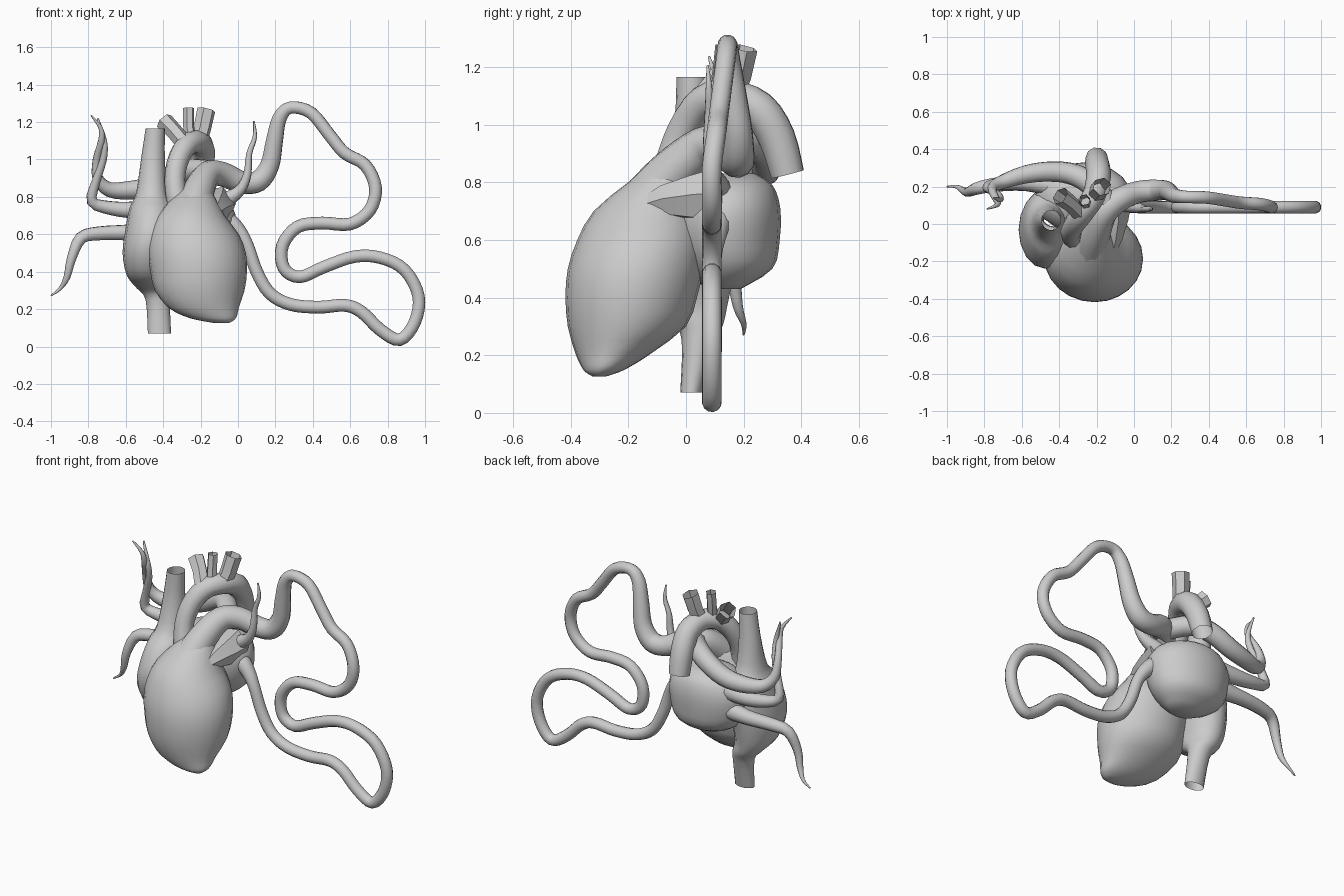
import bpy, math
from mathutils import Vector


def spline(rows, sub):
    """Catmull-Rom resampling of rows of numbers."""
    p = [rows[0]] + list(rows) + [rows[-1]]
    out = []
    for i in range(1, len(p) - 2):
        for s in range(sub):
            t = s / sub
            out.append([0.5 * (2 * b + (c - a) * t + (2 * a - 5 * b + 4 * c - d) * t * t
                               + (3 * b - a - 3 * c + d) * t ** 3)
                        for a, b, c, d in zip(p[i - 1], p[i], p[i + 1], p[i + 2])])
    out.append(list(rows[-1]))
    return out


def skin(name, rings, caps):
    """Join equal-sized rings of points into a surface."""
    n = len(rings[0])
    verts = [v for r in rings for v in r]
    faces = [(i * n + j, i * n + (j + 1) % n, (i + 1) * n + (j + 1) % n, (i + 1) * n + j)
             for i in range(len(rings) - 1) for j in range(n)]
    if caps:
        faces += [tuple(reversed(range(n))), tuple(range(len(verts) - n, len(verts)))]
    me = bpy.data.meshes.new(name)
    me.from_pydata(verts, [], faces)
    me.shade_smooth()
    me.set_sharp_from_angle(angle=math.radians(52))
    ob = bpy.data.objects.new(name, me)
    bpy.context.collection.objects.link(ob)
    return ob


def stack(name, rows, sides=20, sub=3, caps=True):
    """Organ from level slices: z, centre x, centre y, radius x, radius y."""
    rings = []
    for z, cx, cy, rx, ry in spline(rows, sub):
        rings.append([(cx + rx * math.cos(2 * math.pi * k / sides),
                       cy + ry * math.sin(2 * math.pi * k / sides), z) for k in range(sides)])
    return skin(name, rings, caps)


def tube(name, pts, sides=10, sub=3, caps=True):
    """Vessel along a path of x, y, z, radius."""
    path = spline(pts, sub)
    pos = [Vector(p[:3]) for p in path]
    rings, u = [], Vector((0.3, 1, 0.1))
    for i, c in enumerate(pos):
        t = (pos[min(i + 1, len(pos) - 1)] - pos[max(i - 1, 0)]).normalized()
        u = u - t * u.dot(t)
        if u.length < 1e-3:
            u = t.orthogonal()
        u.normalize()
        w = t.cross(u)
        r = max(path[i][3], 0.003)
        rings.append([c + r * (u * math.cos(2 * math.pi * k / sides)
                               + w * math.sin(2 * math.pi * k / sides)) for k in range(sides)])
    return skin(name, rings, caps)


# heart chambers
stack("ventricles", [
    (.127, -.09, -.30, .045, .025), (.142, -.12, -.29, .1, .06), (.165, -.15, -.275, .145, .09),
    (.21, -.185, -.25, .19, .135),
    (.3, -.205, -.205, .24, .205), (.4, -.21, -.19, .258, .228), (.5, -.22, -.175, .262, .235),
    (.6, -.235, -.155, .24, .222), (.7, -.25, -.135, .18, .185), (.8, -.235, -.08, .11, .12),
    (.86, -.22, -.04, .06, .07)], sides=24, sub=2)
stack("left_atrium", [
    (.43, -.24, .13, .09, .06), (.5, -.26, .15, .2, .15), (.6, -.27, .14, .25, .185),
    (.71, -.27, .14, .255, .187), (.79, -.27, .15, .2, .15), (.83, -.27, .15, .1, .09)])

# right atrium continuing into the open upper and lower great veins
stack("right_atrium_and_great_veins", [
    (.07, -.42, .018, .062, .038), (.25, -.43, .045, .064, .06), (.31, -.455, .04, .085, .09),
    (.38, -.485, -.01, .11, .155), (.5, -.485, -.03, .132, .2), (.62, -.465, -.02, .138, .212),
    (.74, -.46, 0, .12, .17), (.82, -.46, .01, .085, .1), (1.0, -.455, .02, .064, .062),
    (1.165, -.442, .02, .052, .053)], sides=16, caps=False)

# wedge-shaped ear of the left atrium
tube("atrial_appendage", [(-.12, .12, .75, .11), (-.115, .02, .745, .085),
                          (-.12, -.08, .735, .058), (-.125, -.16, .715, .025)], sides=6, sub=1)

# aorta and its three cut branches
tube("aorta", [(-.28, -.1, .62, .07), (-.335, -.06, .84, .056), (-.325, -.01, .98, .057),
               (-.275, .06, 1.075, .06), (-.215, .15, 1.095, .062), (-.19, .25, 1.055, .066),
               (-.195, .315, .955, .066), (-.2, .352, .828, .06)], sides=10, caps=False)
for name, pts in {
    "arch_branch_right": [(-.29, .06, 1.09, .045), (-.34, .11, 1.15, .045), (-.395, .15, 1.205, .05)],
    "arch_branch_middle": [(-.25, .1, 1.09, .03), (-.264, .12, 1.18, .03), (-.264, .13, 1.275, .03)],
    "arch_branch_left": [(-.21, .15, 1.09, .045), (-.19, .18, 1.17, .048), (-.17, .2, 1.265, .05)],
}.items():
    tube(name, pts, sides=6, sub=1, caps=False)

# pulmonary trunk flowing into the long looping vessel that returns to the left atrium
loop = [(.28, 1.277), (.39, 1.25), (.49, 1.13), (.57, 1.035), (.68, .97), (.735, .85),
        (.705, .73), (.6, .655), (.45, .66), (.32, .64), (.238, .54), (.245, .42),
        (.33, .372), (.46, .425), (.62, .48), (.76, .475), (.89, .41), (.965, .27),
        (.945, .13), (.865, .036), (.76, .09), (.66, .185), (.57, .22), (.43, .21),
        (.28, .225), (.17, .285), (.1, .4), (.05, .54)]
trunk = [(-.24, -.14, .72, .1), (-.21, -.05, .83, .085), (-.16, .06, .92, .072),
         (-.08, .13, .92, .066), (.02, .17, .878, .06), (.11, .18, .885, .058),
         (.17, .18, .97, .052), (.195, .165, 1.1, .046), (.222, .15, 1.22, .039)]
tail = [(0, .1, .62, .042), (-.06, .11, .67, .052), (-.14, .13, .69, .06)]
tube("pulmonary_trunk_and_loop",
     trunk + [(x, .09 + .055 * max(0, (z - .85) / .43), z, .034) for x, z in loop] + tail,
     sides=12, sub=4)

# right lung vessels, tapering to fine tips
tube("right_lung_artery", [
    (-.14, .11, .93, .06), (-.24, .22, .945, .06), (-.34, .27, .91, .058), (-.46, .28, .855, .055),
    (-.58, .265, .835, .05), (-.69, .23, .84, .04), (-.75, .2, .9, .03), (-.755, .17, 1.0, .022),
    (-.73, .12, 1.1, .018), (-.735, .1, 1.17, .012), (-.785, .08, 1.235, .004)])
tube("right_upper_vein", [
    (-.4, .2, .74, .06), (-.55, .22, .73, .047), (-.68, .22, .74, .038), (-.78, .2, .775, .03),
    (-.76, .18, .88, .023), (-.72, .15, 1.0, .019), (-.715, .13, 1.1, .015),
    (-.75, .14, 1.22, .005)])
tube("right_lower_vein", [
    (-.4, .2, .62, .06), (-.58, .22, .61, .044), (-.74, .21, .605, .038), (-.84, .19, .58, .033),
    (-.89, .17, .47, .025), (-.915, .18, .37, .018), (-.95, .2, .31, .01),
    (-1.0, .2, .272, .004)])

# left lung vein
tube("left_upper_vein", [
    (-.15, .12, .74, .05), (-.07, .11, .78, .045), (.01, .09, .835, .03), (.05, .08, .92, .022),
    (.06, .08, 1.03, .016), (.09, .08, 1.12, .012), (.085, .075, 1.205, .004)])
